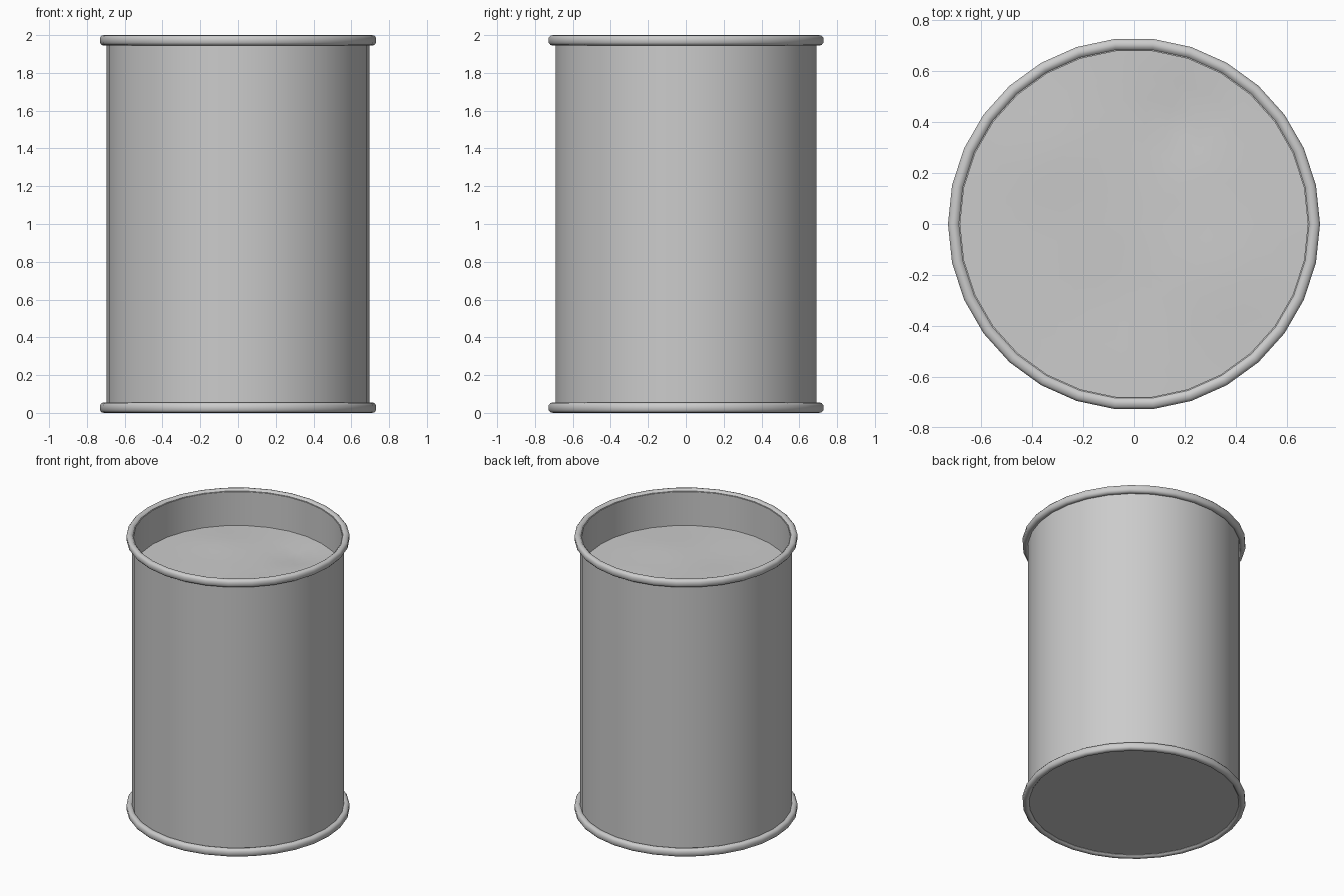
import bpy, bmesh, math

if "Cube" in bpy.data.objects:
    bpy.data.objects.remove(bpy.data.objects["Cube"])

SIDES = 30


def finish(name, bm):
    bmesh.ops.recalc_face_normals(bm, faces=bm.faces)
    me = bpy.data.meshes.new(name)
    bm.to_mesh(me)
    bm.free()
    ob = bpy.data.objects.new(name, me)
    bpy.context.collection.objects.link(ob)
    bpy.context.view_layer.objects.active = ob
    for o in bpy.context.selected_objects:
        o.select_set(False)
    ob.select_set(True)
    bpy.ops.object.shade_smooth_by_angle(angle=math.radians(40))
    return ob


def lathe(name, profile, closed=False):
    """Revolve (radius, z) points round the z axis."""
    bm = bmesh.new()
    vs = [bm.verts.new((r, 0, z)) for r, z in profile]
    n = len(vs)
    es = [bm.edges.new((vs[i], vs[(i + 1) % n])) for i in range(n if closed else n - 1)]
    bmesh.ops.spin(bm, geom=vs + es, axis=(0, 0, 1), cent=(0, 0, 0),
                   steps=SIDES, angle=math.tau, use_duplicate=False)
    bmesh.ops.remove_doubles(bm, verts=bm.verts, dist=1e-4)
    return finish(name, bm)


# Can wall and flat base
lathe("can_body", [(0, 0.015), (0.695, 0.015), (0.695, 1.985), (0.683, 1.985), (0.683, 1.70)])

# Rounded rolled rims at both ends
section = [(0.688, 0.012), (0.697, 0.002), (0.708, 0), (0.722, 0.003), (0.731, 0.014),
           (0.731, 0.040), (0.722, 0.052), (0.708, 0.056), (0.697, 0.053), (0.688, 0.044)]
lathe("bottom_rim", section, True)
lathe("top_rim", [(r, 2 - z) for r, z in section], True)

# Gently uneven contents below the top rim
bumps = [(0.2, 0.42, -0.018, 0.14), (-0.35, 0.28, 0.010, 0.18),
         (0.35, -0.2, 0.010, 0.22), (-0.1, -0.3, -0.006, 0.2)]
bm = bmesh.new()
rings = [[bm.verts.new((0.684 * k / 7 * math.cos(math.tau * i / SIDES),
                        0.684 * k / 7 * math.sin(math.tau * i / SIDES), 1.74))
          for i in range(SIDES)] for k in range(1, 8)]
centre = bm.verts.new((0, 0, 1.74))
for i in range(SIDES):
    j = (i + 1) % SIDES
    bm.faces.new((centre, rings[0][i], rings[0][j]))
    for a, b in zip(rings, rings[1:]):
        bm.faces.new((a[i], b[i], b[j], a[j]))
for v in bm.verts:
    x, y = v.co.x, v.co.y
    v.co.z += sum(h * math.exp(-((x - u) ** 2 + (y - w) ** 2) / (s * s)) for u, w, h, s in bumps)
bm.normal_update()
contents = finish("contents_surface", bm)
if contents.data.polygons[0].normal.z < 0:
    contents.data.flip_normals()
